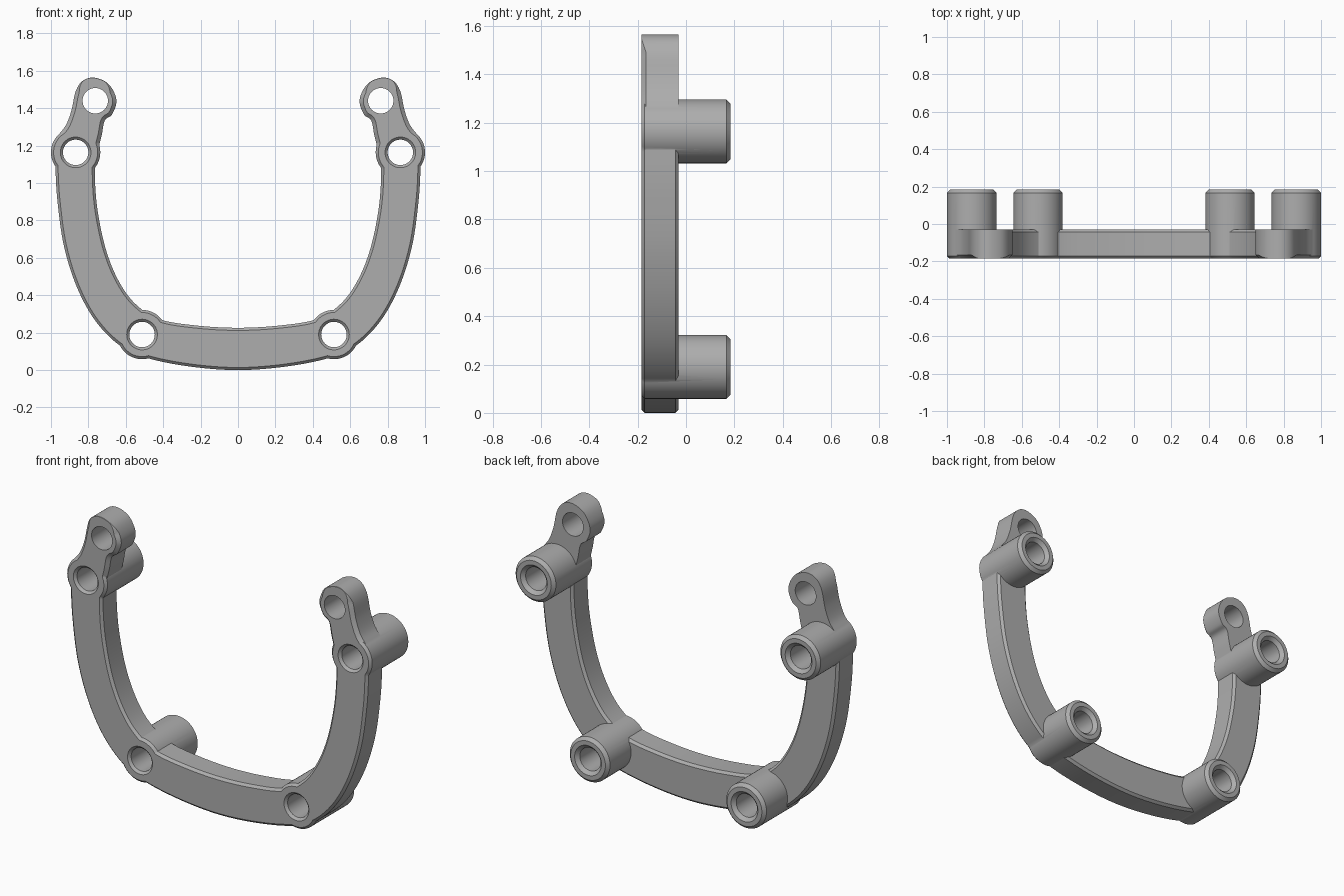
import bpy, bmesh, math
from mathutils import Vector

cube = bpy.data.objects.get("Cube")
if cube:
    bpy.data.objects.remove(cube, do_unlink=True)

FRONT, PLATE_BACK, BOSS_BACK = -0.185, -0.03, 0.185
CHAMFER = 0.014
BOSS_R, HOLE_R = 0.132, 0.068

steel = bpy.data.materials.new("grey_metal")
steel.use_nodes = True
GREY = (0.42, 0.42, 0.42, 1)
steel.diffuse_color = GREY
steel.node_tree.nodes["Principled BSDF"].inputs["Base Color"].default_value = GREY


def spline(points, steps=8):
    """Open smooth curve through a few points."""
    p = [Vector(q) for q in points]
    p = [2 * p[0] - p[1]] + p + [2 * p[-1] - p[-2]]
    out = []
    for a, b, c, d in zip(p, p[1:], p[2:], p[3:]):
        for i in range(steps):
            t = i / steps
            out.append(0.5 * (2 * b + (c - a) * t + (2 * a - 5 * b + 4 * c - d) * t * t
                              + (3 * b - a - 3 * c + d) * t ** 3))
    return out + [p[-2]]


def loft(name, rings):
    """Closed solid through rings of equal length."""
    bm = bmesh.new()
    rows = [[bm.verts.new(co) for co in ring] for ring in rings]
    n = len(rows[0])
    for lo, hi in zip(rows, rows[1:]):
        for i in range(n):
            j = (i + 1) % n
            bm.faces.new((lo[i], lo[j], hi[j], hi[i]))
    bm.faces.new(rows[0][::-1])
    bm.faces.new(rows[-1])
    bmesh.ops.recalc_face_normals(bm, faces=bm.faces)
    mesh = bpy.data.meshes.new(name)
    bm.to_mesh(mesh)
    bm.free()
    mesh.materials.append(steel)
    obj = bpy.data.objects.new(name, mesh)
    bpy.context.collection.objects.link(obj)
    return obj


def plate(name, outline, front, back):
    """Extruded outline; front and back give the chamfer width at a height."""
    n = len(outline)
    area = sum(outline[i - 1].cross(outline[i]) for i in range(n))
    side = 1 if area > 0 else -1
    inward = []
    for i in range(n):
        a = (outline[i] - outline[i - 1]).normalized()
        b = (outline[(i + 1) % n] - outline[i]).normalized()
        m = Vector((-a.y - b.y, a.x + b.x)).normalized() * side
        inward.append(m / max(0.6, m.dot(Vector((-a.y, a.x)) * side)))

    def ring(y, direction, width, inset):
        return [(p.x + m.x * width(p.y) * inset, y + direction * width(p.y) * (1 - inset),
                 p.y + m.y * width(p.y) * inset) for p, m in zip(outline, inward)]
    rings = [ring(FRONT, 1, front, 1), ring(FRONT, 1, front, 0)]
    if back:
        rings += [ring(PLATE_BACK, -1, back, 0), ring(PLATE_BACK, -1, back, 1)]
    else:
        rings.append([(p.x, PLATE_BACK, p.y) for p in outline])
    return loft(name, rings)


def turned(name, x, z, profile, sides=48):
    """Round part along y from (radius, y) pairs."""
    return loft(name, [[(x + r * math.cos(math.tau * i / sides), y,
                         z + r * math.sin(math.tau * i / sides)) for i in range(sides)]
                       for r, y in profile])


def combine(base, tool, operation):
    mod = base.modifiers.new(operation, 'BOOLEAN')
    mod.operation, mod.solver, mod.object = operation, 'EXACT', tool
    bpy.context.view_layer.objects.active = base
    bpy.ops.object.modifier_apply(modifier=mod.name)
    bpy.data.objects.remove(tool, do_unlink=True)


def both_sides(half):
    """Mirror a path that ends on the centre line."""
    return half + [(-x, z) for x, z in half[-2::-1]]


# U-shaped bar
outer = [(0.977, 1.2), (0.976, 1.08), (0.965, 0.9), (0.93, 0.66), (0.86, 0.44),
         (0.76, 0.26), (0.63, 0.13), (0.48, 0.063), (0.25, 0.018), (0, 0)]
inner = [(0.765, 1.2), (0.764, 1.0), (0.747, 0.83), (0.705, 0.64), (0.64, 0.48),
         (0.55, 0.355), (0.42, 0.272), (0.22, 0.238), (0, 0.226)]
outline = spline(both_sides(outer)) + spline(both_sides(inner))[::-1]
bracket = plate("mounting_bracket", outline, lambda z: CHAMFER, lambda z: CHAMFER)

# Ears at the tips, with a front chamfer that fades out at the top
ear = [(0.977, 1.09), (0.99, 1.2), (0.965, 1.25), (0.92, 1.31), (0.89, 1.39), (0.868, 1.49),
       (0.832, 1.545), (0.775, 1.564), (0.705, 1.54), (0.665, 1.49), (0.65, 1.43),
       (0.675, 1.365), (0.712, 1.335), (0.728, 1.26), (0.745, 1.19), (0.765, 1.09)]


def fade(z):
    return max(0.0015, 0.02 * min(1, (1.55 - z) / 0.06))


for s in (1, -1):
    combine(bracket, plate("ear", spline([(s * x, z) for x, z in ear], 6), fade, None), 'UNION')

# Bosses
boss_spots = [(s * x, z) for s in (1, -1) for x, z in ((0.868, 1.164), (0.513, 0.19))]
for x, z in boss_spots:
    combine(bracket, turned("boss", x, z, [
        (BOSS_R - CHAMFER, FRONT), (BOSS_R, FRONT + CHAMFER),
        (BOSS_R, BOSS_BACK - 0.018), (BOSS_R - 0.018, BOSS_BACK)]), 'UNION')

# Countersunk boss holes and plain ear holes
for x, z in boss_spots:
    combine(bracket, turned("boss_drill", x, z, [
        (HOLE_R + 0.034, FRONT - 0.02), (HOLE_R, FRONT + 0.014),
        (HOLE_R, BOSS_BACK - 0.02), (HOLE_R + 0.04, BOSS_BACK + 0.02)]), 'DIFFERENCE')
for s in (1, -1):
    combine(bracket, turned("ear_drill", s * 0.763, 1.44,
                            [(HOLE_R, FRONT - 0.05), (HOLE_R, 0.05)]), 'DIFFERENCE')

bpy.ops.object.select_all(action='DESELECT')
bracket.select_set(True)
bpy.context.view_layer.objects.active = bracket
bpy.ops.object.shade_smooth_by_angle(angle=math.radians(30))
